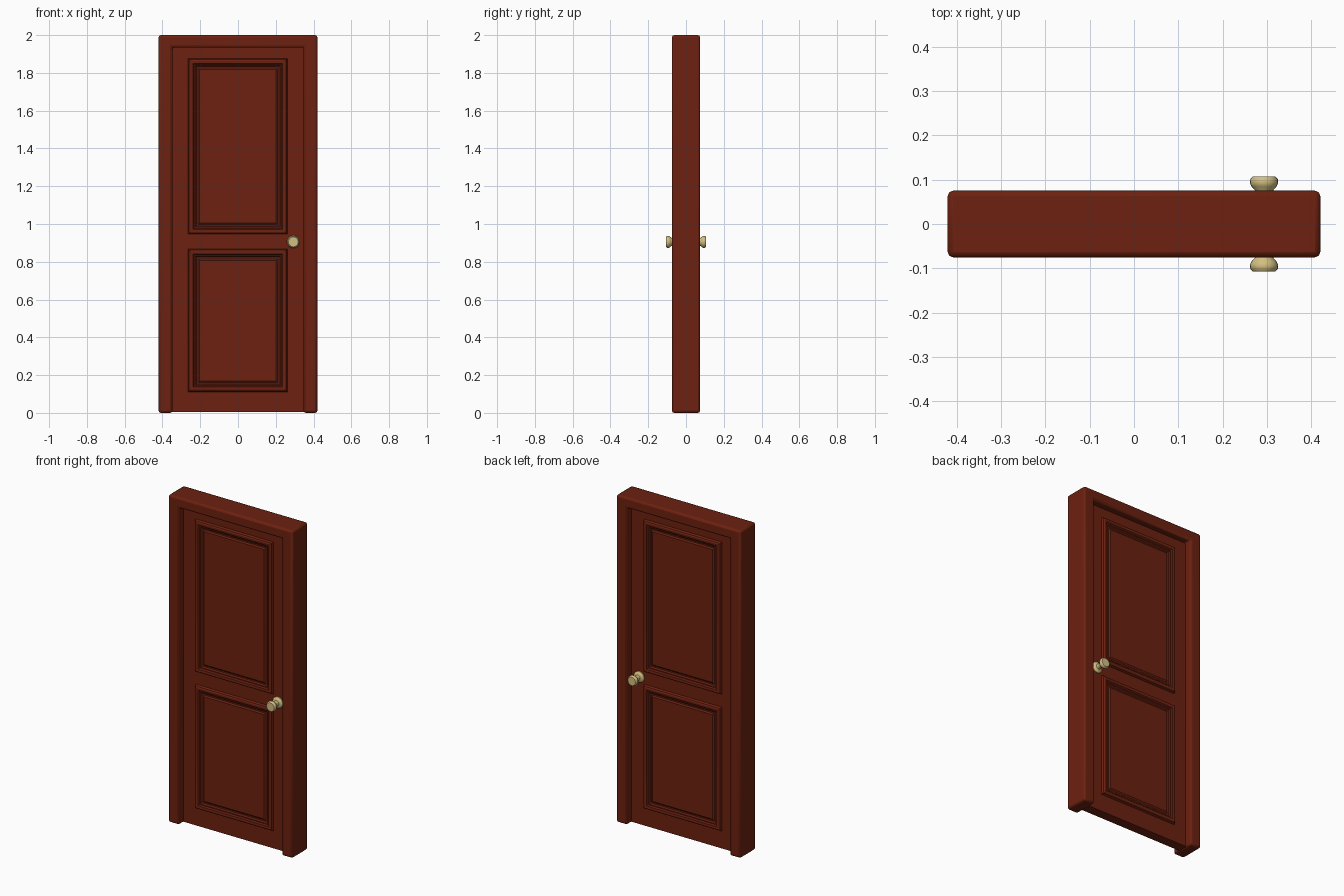
import bpy
import bmesh
import math

if "Cube" in bpy.data.objects:
    bpy.data.objects.remove(bpy.data.objects["Cube"], do_unlink=True)


def make_material(name, color):
    mat = bpy.data.materials.new(name)
    mat.use_nodes = True
    mat.diffuse_color = color
    bsdf = next(n for n in mat.node_tree.nodes if n.type == "BSDF_PRINCIPLED")
    bsdf.inputs["Base Color"].default_value = color
    return mat


WOOD = make_material("red_brown_wood", (0.15, 0.015, 0.005, 1))
BRASS = make_material("pale_brass", (0.65, 0.52, 0.22, 1))

HALF_W, HEIGHT, HALF_D = 0.42, 2.0, 0.075   # outer frame
OPEN_W, OPEN_H = 0.347, 1.935               # frame opening
LEAF_D = 0.03                               # half thickness of the leaf


def finish(name, bm, mat, bevel=0, angle=30, recalc=True):
    if recalc:
        bmesh.ops.recalc_face_normals(bm, faces=bm.faces[:])
    mesh = bpy.data.meshes.new(name)
    bm.to_mesh(mesh)
    bm.free()
    obj = bpy.data.objects.new(name, mesh)
    bpy.context.collection.objects.link(obj)
    mesh.materials.append(mat)
    if bevel:
        mod = obj.modifiers.new("edge_bevel", "BEVEL")
        mod.width = bevel
        mod.segments = 2
        mod.limit_method = "ANGLE"
    bpy.ops.object.select_all(action="DESELECT")
    bpy.context.view_layer.objects.active = obj
    obj.select_set(True)
    bpy.ops.object.shade_smooth_by_angle(angle=math.radians(angle))
    return obj


def extrude_outline(name, outline, half_depth, bevel):
    """Extrude an x-z outline symmetrically along y."""
    bm = bmesh.new()
    face = bm.faces.new([bm.verts.new((x, -half_depth, z)) for x, z in outline])
    result = bmesh.ops.extrude_face_region(bm, geom=[face])
    verts = [v for v in result["geom"] if isinstance(v, bmesh.types.BMVert)]
    bmesh.ops.translate(bm, verts=verts, vec=(0, 2 * half_depth, 0))
    return finish(name, bm, WOOD, bevel)


def moulded_panel(name, x0, x1, z0, z1, side):
    """Nested rectangles: raised moulding, groove and raised centre field."""
    steps = [(0, -0.002), (0.006, 0.013), (0.013, 0.017), (0.026, 0.015),
             (0.032, 0.008), (0.038, 0.008), (0.044, 0.001),
             (0.052, 0.001), (0.06, 0.007)]
    bm = bmesh.new()
    loops = []
    for inset, rise in steps:
        a, b, c, d = x0 + inset, x1 - inset, z0 + inset, z1 - inset
        corners = [(a, c), (b, c), (b, d), (a, d)][::-side]
        y = side * (LEAF_D + rise)
        loops.append([bm.verts.new((x, y, z)) for x, z in corners])
    for outer, inner in zip(loops, loops[1:]):
        for i in range(4):
            j = (i + 1) % 4
            bm.faces.new((outer[i], outer[j], inner[j], inner[i]))
    bm.faces.new(loops[-1])
    return finish(name, bm, WOOD, recalc=False)


def knob(name, x, z, side, sides=20):
    """Turned knob: rose, neck and flared head."""
    profile = [(0.034, 0.028), (0.034, 0.036), (0.028, 0.042), (0.016, 0.046),
               (0.014, 0.06), (0.019, 0.074), (0.028, 0.084), (0.032, 0.092),
               (0.031, 0.101), (0.026, 0.107)]
    bm = bmesh.new()
    rings = []
    for radius, y in profile:
        ring = []
        for k in range(sides):
            t = 2 * math.pi * k / sides
            ring.append(bm.verts.new((x + radius * math.cos(t), side * y,
                                      z + radius * math.sin(t))))
        rings.append(ring)
    for lower, upper in zip(rings, rings[1:]):
        for i in range(sides):
            j = (i + 1) % sides
            bm.faces.new((lower[i], lower[j], upper[j], upper[i]))
    bm.faces.new(rings[0])
    bm.faces.new(rings[-1])
    return finish(name, bm, BRASS, angle=40)


# Door frame with two legs and a head
extrude_outline("door_frame", [
    (-HALF_W, 0), (-HALF_W, HEIGHT), (HALF_W, HEIGHT), (HALF_W, 0),
    (OPEN_W, 0), (OPEN_W, OPEN_H), (-OPEN_W, OPEN_H), (-OPEN_W, 0)],
    HALF_D, 0.012)

# Door leaf, tucked slightly into the frame
w, top = OPEN_W + 0.005, OPEN_H + 0.005
extrude_outline("door_leaf", [(-w, 0.004), (-w, top), (w, top), (w, 0.004)],
                LEAF_D, 0)

# Panels and knobs on both faces
for side, label in ((-1, "front"), (1, "back")):
    moulded_panel(label + "_upper_panel", -0.265, 0.262, 0.945, 1.877, side)
    moulded_panel(label + "_lower_panel", -0.265, 0.262, 0.11, 0.868, side)
    knob(label + "_knob", 0.293, 0.905, side)
